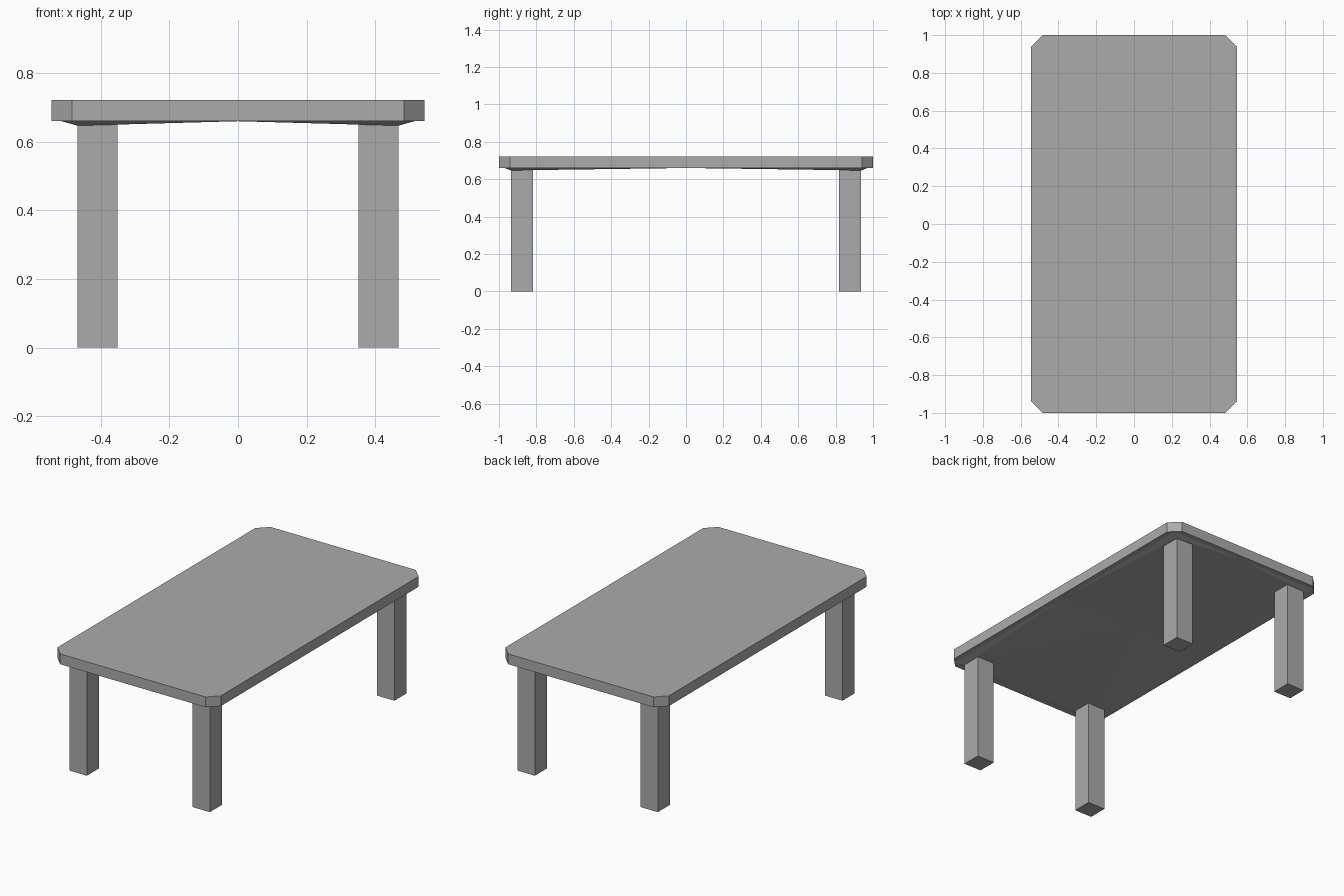
import bpy
import bmesh

if "Cube" in bpy.data.objects:
    bpy.data.objects.remove(bpy.data.objects["Cube"])

W, L = 0.544, 1.0              # half width and half length of the top
CUT = 0.06                     # corner chamfer
Z_TOP, Z_LOW, Z_SEAT = 0.722, 0.66, 0.647
LEG_OUT_X, LEG_OUT_Y, LEG = 0.468, 0.936, 0.117

# Dark grey for the whole table
grey = bpy.data.materials.new("dark_grey")
grey.diffuse_color = (0.41, 0.41, 0.41, 1)
grey.use_nodes = True
grey.node_tree.nodes["Principled BSDF"].inputs["Base Color"].default_value = grey.diffuse_color


def make_object(name, bm):
    """Turn a quarter model into an object mirrored over x and y."""
    mesh = bpy.data.meshes.new(name)
    bm.to_mesh(mesh)
    bm.free()
    mesh.materials.append(grey)
    obj = bpy.data.objects.new(name, mesh)
    bpy.context.collection.objects.link(obj)
    mod = obj.modifiers.new("Mirror", 'MIRROR')
    mod.use_axis = (True, True, False)
    return obj


# Tabletop: a quarter slab with a chamfered corner
bm = bmesh.new()
wi, li = W - CUT / 2, L - CUT / 2
outline = [(0, 0), (W, 0), (W, L - CUT), (wi, li), (W - CUT, L), (0, L)]
top = [bm.verts.new((x, y, Z_TOP)) for x, y in outline]
low = [bm.verts.new((x, y, Z_LOW)) for x, y in outline]
bm.faces.new(top)
for i in range(1, 5):
    bm.faces.new((low[i], low[i + 1], top[i + 1], top[i]))

# Flat rim of the underside
o, a, b, m, c, d = low
r = bm.verts.new((wi, 0, Z_LOW))
t = bm.verts.new((0, li, Z_LOW))
bm.faces.new((a, r, m, b))
bm.faces.new((d, c, m, t))

# Underside slopes gently down to the outer corner of the leg
peak = bm.verts.new((LEG_OUT_X, LEG_OUT_Y, Z_SEAT))
ring = [o, t, m, r]
for i in range(4):
    bm.faces.new((ring[i], ring[(i + 1) % 4], peak))
make_object("tabletop", bm)

# Square legs
bm = bmesh.new()
bmesh.ops.create_cube(bm, size=1)
bmesh.ops.scale(bm, vec=(LEG, LEG, Z_LOW), verts=bm.verts)
bmesh.ops.translate(bm, vec=(LEG_OUT_X - LEG / 2, LEG_OUT_Y - LEG / 2, Z_LOW / 2),
                    verts=bm.verts)
make_object("legs", bm)
